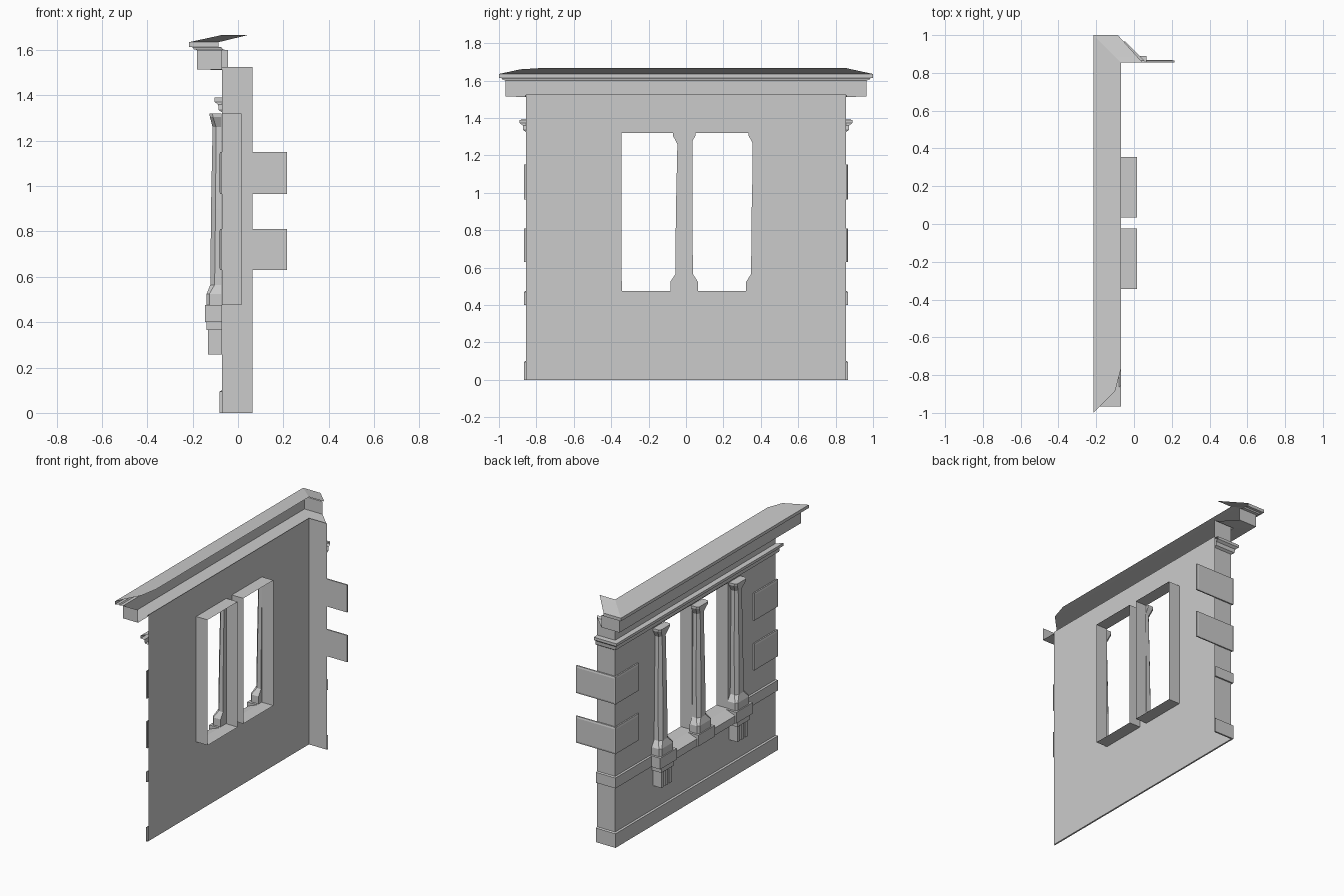
import bpy

if "Cube" in bpy.data.objects:
    bpy.data.objects.remove(bpy.data.objects["Cube"])

WX, WY = -0.07, 0.855          # outer wall plane and wall half length


def make(name, verts, faces):
    me = bpy.data.meshes.new(name)
    me.from_pydata(verts, [], faces)
    me.update()
    ob = bpy.data.objects.new(name, me)
    bpy.context.collection.objects.link(ob)
    return ob


def box(name, x0, x1, y0, y1, z0, z1):
    v = [(x, y, z) for x in (x0, x1) for y in (y0, y1) for z in (z0, z1)]
    f = [(0, 1, 3, 2), (4, 6, 7, 5), (0, 4, 5, 1), (2, 3, 7, 6), (0, 2, 6, 4), (1, 5, 7, 3)]
    return make(name, v, f)


def moulding(name, profile, end):
    """Sweep (offset, z) profile along the long wall, round the +y corner, to x = end(offset)."""
    n = len(profile)
    v = [(WX - d, -WY - d, z) for d, z in profile]
    v += [(WX - d, WY + d, z) for d, z in profile]
    v += [(end(d), WY + d, z) for d, z in profile]
    f = [(i * n + j, i * n + j + 1, (i + 1) * n + j + 1, (i + 1) * n + j)
         for i in range(2) for j in range(n - 1)]
    return make(name, v, f)


# wall sheet with two window holes, and the short return at +y
ys = [-WY, -0.345, -0.025, 0.035, 0.355, WY]
zs = [0, 0.475, 1.32, 1.525]
v = [(WX, y, z) for y in ys for z in zs]
f = [(a * 4 + b, a * 4 + b + 1, a * 4 + b + 5, a * 4 + b + 4)
     for a in range(5) for b in range(3) if (a, b) not in ((1, 1), (3, 1))]
v += [(0.065, WY, z) for z in zs]
f += [(20 + b, 21 + b, 25 + b, 24 + b) for b in range(3)]
make("wall", v, f)

# window reveals: open tunnels reaching inside
for k, (a, b) in enumerate(((ys[1], ys[2]), (ys[3], ys[4]))):
    ring = [(a, 0.475), (b, 0.475), (b, 1.32), (a, 1.32)]
    v = [(x, y, z) for x in (WX, 0.015) for y, z in ring]
    make(f"window_reveal_{k}", v, [(i, (i + 1) % 4, (i + 1) % 4 + 4, i + 4) for i in range(4)])


# horizontal mouldings
def flush(d):
    return 0.065


moulding("base_band", [(0, 0), (0.011, 0), (0.011, 0.095), (0, 0.1)], flush)
moulding("sill_band", [(0, 0.4), (0.01, 0.4), (0.01, 0.47), (0, 0.475)], flush)
moulding("string_course", [(0, 1.325), (0.015, 1.335), (0.018, 1.36), (0.034, 1.372),
                           (0.034, 1.39), (0, 1.392)], flush)

# cornice and eaves, cut diagonally at the return end
moulding("cornice", [(0, 1.525), (0.01, 1.512), (0.11, 1.515), (0.11, 1.6)],
         lambda d: 0.065 - d)
eaves = moulding("eaves", [(0.11, 1.6), (0.125, 1.604), (0.13, 1.612), (0.145, 1.614),
                           (0.145, 1.635), (0.03, 1.66), (0, 1.667)],
                 lambda d: 0.045 - 0.9 * d)
eaves.data.vertices[6].co.y = -0.77     # inner roof edge is cut back at the -y end
make("cornice_end", [(-0.18, -0.965, 1.515), (WX, -0.965, 1.515), (WX, -0.965, 1.6),
                     (-0.18, -0.965, 1.6), (WX, -WY, 1.515)], [(0, 1, 2, 3), (0, 4, 1)])


# corner quoins with bevelled faces
def plate(name, face, u0, u1, z0, z1):
    b, t = 0.012, 0.012
    outer = [(u0, z0), (u1, z0), (u1, z1), (u0, z1)]
    inner = [(u0 + b, z0 + b), (u1 - b, z0 + b), (u1 - b, z1 - b), (u0 + b, z1 - b)]
    rings = [(0, outer), (t * 0.75, outer), (t, inner)]
    v = []
    for d, ring in rings:
        for u, z in ring:
            v.append((WX - d, u, z) if face == "front" else (u, WY + d, z))
    f = [(r * 4 + i, r * 4 + (i + 1) % 4, r * 4 + (i + 1) % 4 + 4, r * 4 + i + 4)
         for r in range(2) for i in range(4)] + [(8, 9, 10, 11)]
    if face == "front":
        f = [q[::-1] for q in f]
    else:
        f = [q[::-1] for q in f] + [(0, 1, 2, 3)]
    make(name, v, f)


for k, (z0, z1) in enumerate(((0.63, 0.81), (0.965, 1.15))):
    plate(f"quoin_left_{k}", "front", 0.615, 0.865, z0, z1)
    plate(f"quoin_right_{k}", "front", -0.865, -0.615, z0, z1)
    plate(f"quoin_return_{k}", "side", -0.081, 0.215, z0, z1)

# pilasters: (z, half width, front depth x, front half width)
SECTIONS = [(0.475, 0.073, -0.138, 0.06), (0.525, 0.073, -0.138, 0.06),
            (0.565, 0.047, -0.122, 0.026), (0.9, 0.044, -0.119, 0.022),
            (1.26, 0.036, -0.112, 0.019), (1.305, 0.06, -0.124, 0.045),
            (1.32, 0.06, -0.126, 0.045)]
CENTRES = (-0.415, -0.01, 0.395)
for k, c in enumerate(CENTRES):
    v = []
    for z, w, x, fw in SECTIONS:
        mid = x + (w - fw) * 0.9
        v += [(WX - 0.002, c - w, z), (mid, c - w, z), (x, c - fw, z),
              (x, c + fw, z), (mid, c + w, z), (WX - 0.002, c + w, z)]
    n = len(SECTIONS)
    f = [(r * 6 + i, r * 6 + 6 + i, r * 6 + 6 + (i + 1) % 6, r * 6 + (i + 1) % 6)
         for r in range(n - 1) for i in range(6)]
    f.append(tuple(range((n - 1) * 6 + 5, (n - 1) * 6 - 1, -1)))
    make(f"pilaster_{k}", v, f)
    # plinth block in the sill
    box(f"sill_block_{k}", -0.146, WX, c - 0.088, c + 0.088, 0.4, 0.475)

# sloped sills between the blocks
for k in range(2):
    y0, y1 = CENTRES[k] + 0.088, CENTRES[k + 1] - 0.088
    prof = [(WX, 0.4), (-0.138, 0.4), (-0.138, 0.45), (WX, 0.475)]
    v = [(x, y, z) for y in (y0, y1) for x, z in prof]
    make(f"window_sill_{k}", v, [(i, i + 1, i + 5, i + 4) for i in range(3)])

# fluted corbels under the outer pilasters
for k in (0, 2):
    c = CENTRES[k]
    box(f"corbel_cap_{k}", -0.138, WX, c - 0.065, c + 0.065, 0.365, 0.4)
    box(f"corbel_back_{k}", -0.115, WX, c - 0.055, c + 0.055, 0.258, 0.365)
    for j in (-1, 0, 1):
        box(f"corbel_rib_{k}_{j + 1}", -0.132, -0.115, c + j * 0.041 - 0.014,
            c + j * 0.041 + 0.014, 0.258, 0.365)
